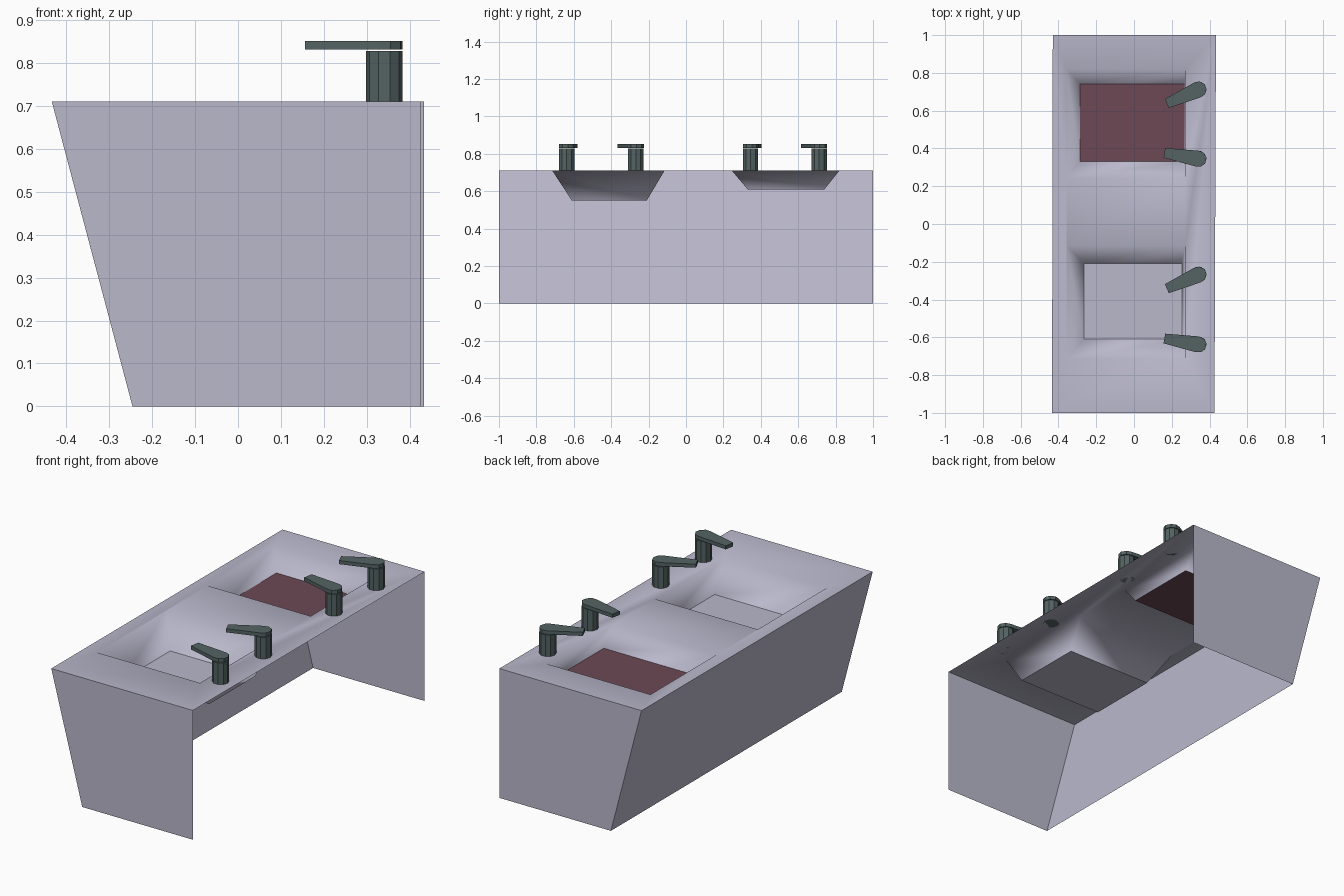
import bpy, bmesh, math
from mathutils import Vector

if "Cube" in bpy.data.objects:
    bpy.data.objects.remove(bpy.data.objects["Cube"])


def material(name, color):
    m = bpy.data.materials.new(name)
    m.diffuse_color = (*color, 1)
    m.use_nodes = True
    m.node_tree.nodes["Principled BSDF"].inputs["Base Color"].default_value = m.diffuse_color
    return m


LILAC = material("lilac_ceramic", (0.49, 0.48, 0.60))
RED = material("dark_red", (0.15, 0.065, 0.09))
METAL = material("dark_metal", (0.09, 0.125, 0.125))


def finish(bm, name, mats):
    me = bpy.data.meshes.new(name)
    bm.to_mesh(me)
    bm.free()
    for m in mats:
        me.materials.append(m)
    ob = bpy.data.objects.new(name, me)
    bpy.context.collection.objects.link(ob)
    return ob


def rect(x0, x1, y0, y1, z):
    return [(x0, y0, z), (x1, y0, z), (x1, y1, z), (x0, y1, z)]


H = 0.71
OUT = [(-0.434, -1, H), (0.426, -1, H), (0.434, 1, H), (-0.43, 1, H)]
# basin rim, basin floor, floor material
BASINS = [
    (rect(-0.356, 0.27, -0.715, -0.115, H), rect(-0.265, 0.253, -0.61, -0.21, 0.55), 0),
    (rect(-0.358, 0.27, 0.245, 0.82, H), rect(-0.285, 0.268, 0.33, 0.74, 0.61), 1),
]

# countertop with two sunken basins, softly shaded across the rims
bm = bmesh.new()


def ring(points):
    return [bm.verts.new(p) for p in points]


out = ring(OUT)
floors, rims = [], []
for top, low, mat in BASINS:
    r, f = ring(top), ring(low)
    for i in range(4):
        j = (i + 1) % 4
        bm.faces.new((r[i], r[j], f[j], f[i])).smooth = True
    floor = bm.faces.new(f)
    floor.material_index = mat
    floors.append(floor)
    rims.append(r)
a, b = rims
for quad in ((out[0], out[1], a[1], a[0]), (a[3], a[2], b[1], b[0]),
             (b[3], b[2], out[2], out[3]),
             (out[0], a[0], a[3], b[0], b[3], out[3]),
             (out[1], out[2], b[2], b[1], a[2], a[1])):
    bm.faces.new(quad).smooth = True
bmesh.ops.recalc_face_normals(bm, faces=bm.faces)
if floors[0].normal.z < 0:
    bmesh.ops.reverse_faces(bm, faces=bm.faces)
for f in floors:
    for e in f.edges:
        e.smooth = False
finish(bm, "basin_top", [LILAC, RED])

# thin end panels and slanted apron; the wall side and underside stay open
bm = bmesh.new()
t = ring(OUT)
g = ring([(-0.246, -1, 0), (0.426, -1, 0), (0.434, 1, 0), (-0.244, 1, 0)])
for i, j in ((0, 1), (2, 3), (3, 0)):
    bm.faces.new((g[i], g[j], t[j], t[i]))
finish(bm, "side_panels", [LILAC])


def prism(name, outline, z0, z1):
    bm = bmesh.new()
    lo = [bm.verts.new((x, y, z0)) for x, y in outline]
    hi = [bm.verts.new((x, y, z1)) for x, y in outline]
    n = len(lo)
    bm.faces.new(lo[::-1])
    bm.faces.new(hi)
    for i in range(n):
        j = (i + 1) % n
        bm.faces.new((lo[i], lo[j], hi[j], hi[i]))
    return finish(bm, name, [METAL])


# taps: round post and a tapering lever turned towards the basin
X, R = 0.341, 0.043
for k, (y, turn) in enumerate(((0.712, 24), (0.345, -10), (-0.268, 24), (-0.638, -10)), 1):
    circle = [(X + R * math.cos(math.tau * i / 10), y + R * math.sin(math.tau * i / 10))
              for i in range(10)]
    prism(f"tap_post_{k}", circle, H, 0.828)
    head = [(R * math.cos(math.radians(d)), R * math.sin(math.radians(d)))
            for d in range(-100, 101, 40)]
    lever = head + [(-0.183, 0.026), (-0.183, -0.026)]
    ang = math.radians(turn)
    c, s = math.cos(ang), math.sin(ang)
    prism(f"tap_lever_{k}", [(X + c * u - s * v, y + s * u + c * v) for u, v in lever],
          0.832, 0.852)
